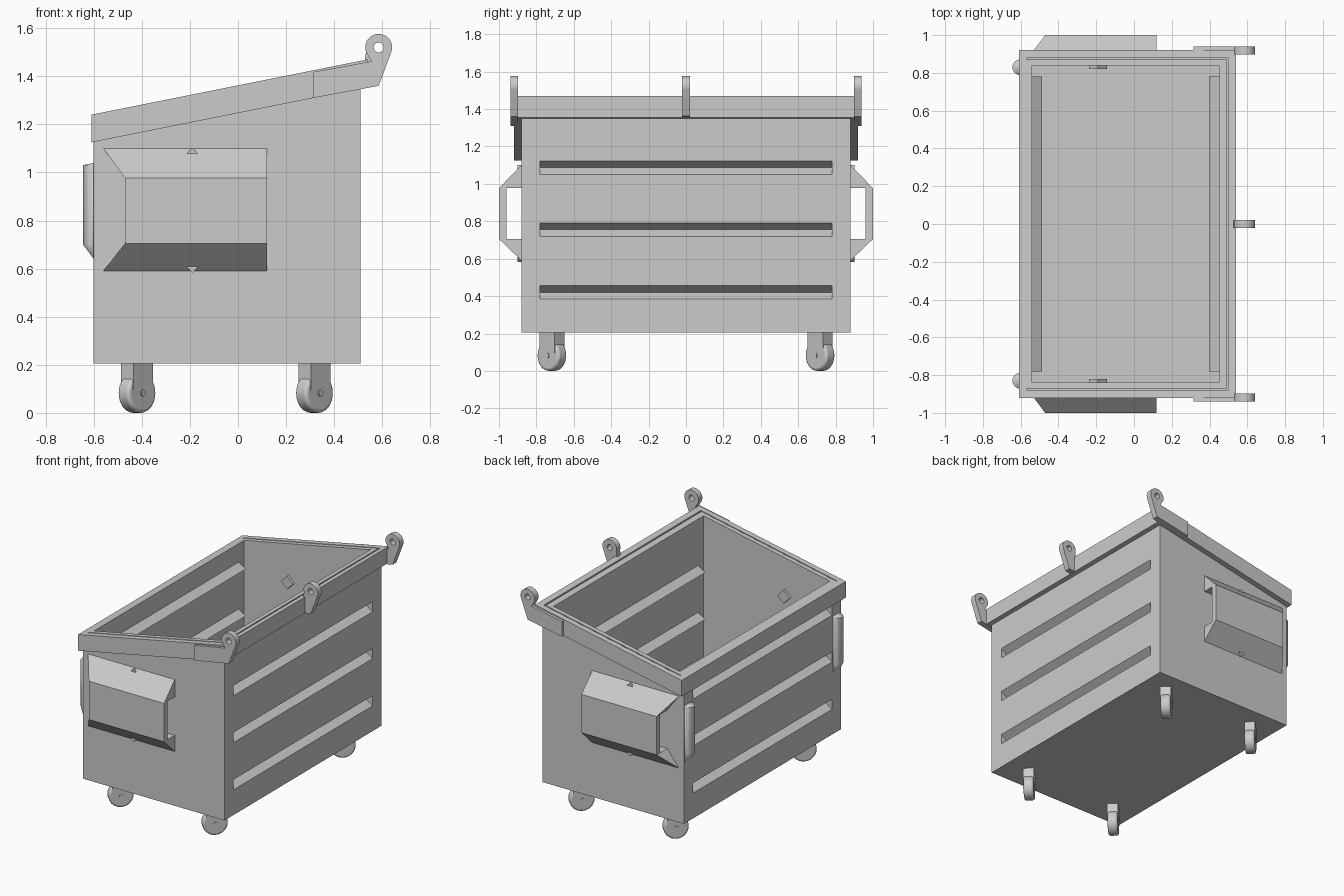
import bpy, bmesh
from math import sin, cos, pi, radians

if "Cube" in bpy.data.objects:
    bpy.data.objects.remove(bpy.data.objects["Cube"])


def finish(name, bm, mirror=False):
    bmesh.ops.recalc_face_normals(bm, faces=bm.faces)
    me = bpy.data.meshes.new(name)
    bm.to_mesh(me)
    bm.free()
    ob = bpy.data.objects.new(name, me)
    bpy.context.collection.objects.link(ob)
    if mirror:
        mod = ob.modifiers.new("mirror", 'MIRROR')
        mod.use_axis = (False, True, False)
        mod.use_mirror_merge = False
    return ob


def prism(name, pts, y0, y1, mirror=False):
    """Extrude an x-z outline from y0 to y1."""
    bm = bmesh.new()
    a = [bm.verts.new((x, y0, z)) for x, z in pts]
    b = [bm.verts.new((x, y1, z)) for x, z in pts]
    bm.faces.new(a)
    bm.faces.new(b)
    for i in range(len(a)):
        j = (i + 1) % len(a)
        bm.faces.new((a[i], a[j], b[j], b[i]))
    return finish(name, bm, mirror)


def hull(name, pts, mirror=False):
    bm = bmesh.new()
    vs = [bm.verts.new(p) for p in pts]
    bmesh.ops.convex_hull(bm, input=vs)
    bmesh.ops.dissolve_limit(bm, angle_limit=0.01, verts=bm.verts, edges=bm.edges)
    return finish(name, bm, mirror)


def smooth(ob, angle=35):
    bpy.ops.object.select_all(action='DESELECT')
    ob.select_set(True)
    bpy.context.view_layer.objects.active = ob
    bpy.ops.object.shade_smooth_by_angle(angle=radians(angle))


def slope(x):
    """Height of the slanted underside of the rim."""
    return 1.125 + 0.2 * (x + 0.61)


BASE = 0.205
XL, XR, IL, IR = -0.60, 0.51, -0.54, 0.45   # outer and inner wall faces
YO, YI, YP = 0.88, 0.84, 0.78

# side walls, floor and corner posts
prism("side_wall", [(XL, BASE), (XR, BASE), (XR, slope(XR)), (XL, slope(XL))], YI, YO, True)
prism("floor", [(IL, BASE), (IR, BASE), (IR, 0.22), (IL, 0.22)], -YI, YI)
for side, a, b in (("left", XL, IL), ("right", IR, XR)):
    prism(side + "_corner_post", [(a, BASE), (b, BASE), (b, slope(b)), (a, slope(a))], YP, YI, True)

# end panels with three pressed-in V grooves
for side, out, inn, d in (("left", XL, IL, 1), ("right", XR, IR, -1)):
    outer, inner = [(out, BASE)], [(inn, BASE)]
    for z in (0.42, 0.755, 1.087):
        for line, x in ((outer, out), (inner, inn)):
            line += [(x, z - 0.036), (x + d * 0.054, z), (x, z + 0.036)]
    outer.append((out, slope(out)))
    inner.append((inn, slope(inn)))
    prism(side + "_ribbed_panel", outer + inner[::-1], -YP, YP)


# slanted rim made of two nested rings with a narrow slot between
def ring(name, o, i):
    bm = bmesh.new()
    rows = []
    for (x0, x1, y), h in ((o, 0), (o, 0.115), (i, 0.115), (i, 0)):
        rows.append([bm.verts.new((px, py, slope(px) + h))
                     for px, py in ((x0, -y), (x1, -y), (x1, y), (x0, y))])
    for r in range(4):
        p, q = rows[r], rows[(r + 1) % 4]
        for k in range(4):
            n = (k + 1) % 4
            bm.faces.new((p[k], p[n], q[n], q[k]))
    finish(name, bm)


ring("outer_rim", (-0.61, 0.54, 0.92), (-0.57, 0.50, 0.88))
ring("inner_rim", (-0.57, 0.49, 0.872), (IL, IR, YI))

# fork pockets: two wedges and an outer plate
PX0, PX1, PXE = -0.56, -0.47, 0.12
for part, zw, zo in (("upper", 1.10, 0.977), ("lower", 0.59, 0.705)):
    hull(part + "_pocket_wedge",
         [(PX0, YO, zw), (PXE, YO, zw), (PX1, YO, zo), (PXE, YO, zo),
          (PX1, 1.0, zo), (PXE, 1.0, zo)], True)
prism("pocket_plate", [(PX1, 0.705), (PXE, 0.705), (PXE, 0.977), (PX1, 0.977)], 0.96, 1.0, True)

# square pegs through the side walls behind the pockets
for z in (1.055, 0.63):
    r = 0.047
    prism("wall_peg", [(-0.19 - r, z), (-0.19, z - r), (-0.19 + r, z), (-0.19, z + r)],
          0.82, 0.90, True)

# rounded bumpers on the left end
pts = []
for k in range(13):
    t = pi * k / 12
    pts += [(XL - 0.044 * sin(t), 0.83 + 0.042 * cos(t), z) for z in (0.70, 1.03)]
pts += [(XL, 0.83 + s * 0.042, z) for s in (-1, 1) for z in (0.64, 1.04)]
smooth(hull("corner_bumper", pts, True))


# hinge lugs with a round eye
def lug(name, start, end, y):
    cx, cz, r = 0.585, 1.52, 0.056
    arc = [(cx + r * cos(radians(a)), cz + r * sin(radians(a))) for a in range(-20, 201, 11)]
    eye = [(cx + 0.021 * cos(k * pi / 10), cz + 0.021 * sin(k * pi / 10)) for k in range(20)]
    cu = bpy.data.curves.new(name, 'CURVE')
    cu.dimensions = '2D'
    cu.fill_mode = 'BOTH'
    cu.extrude = 0.021
    for loop in (start + arc + end, eye):
        sp = cu.splines.new('POLY')
        sp.points.add(len(loop) - 1)
        for p, (u, v) in zip(sp.points, loop):
            p.co = (u, v, 0, 1)
        sp.use_cyclic_u = True
    ob = bpy.data.objects.new(name, cu)
    bpy.context.collection.objects.link(ob)
    ob.rotation_euler = (pi / 2, 0, 0)
    ob.location.y = y
    bpy.ops.object.select_all(action='DESELECT')
    ob.select_set(True)
    bpy.context.view_layer.objects.active = ob
    bpy.ops.object.convert(target='MESH')
    smooth(bpy.context.object, 25)


for y in (-0.918, 0.918):
    lug("side_hinge_bracket", [(0.315, 1.31), (0.585, 1.36)], [(0.555, 1.462), (0.315, 1.418)], y)
lug("middle_hinge_lug", [(0.525, 1.355), (0.585, 1.362)], [(0.525, 1.455)], 0)

# casters, all turned 45 degrees
for x in (-0.42, 0.318):
    for y in (-0.717, 0.717):
        turn = (pi / 2, 0, pi / 4)
        bpy.ops.mesh.primitive_cylinder_add(vertices=32, radius=0.0825, depth=0.068,
                                            location=(x, y, 0.0825), rotation=turn)
        wheel = bpy.context.object
        wheel.name = "caster_wheel"
        bev = wheel.modifiers.new("bevel", 'BEVEL')
        bev.width = 0.014
        bev.segments = 3
        smooth(wheel)
        bpy.ops.mesh.primitive_cylinder_add(vertices=16, radius=0.014, depth=0.078,
                                            location=(x, y, 0.0825), rotation=turn)
        bpy.context.object.name = "caster_axle"
        smooth(bpy.context.object)
        bpy.ops.mesh.primitive_cube_add(size=1, location=(x, y, 0.1525), rotation=(0, 0, pi / 4))
        fork = bpy.context.object
        fork.name = "caster_fork"
        fork.scale = (0.115, 0.072, 0.115)
